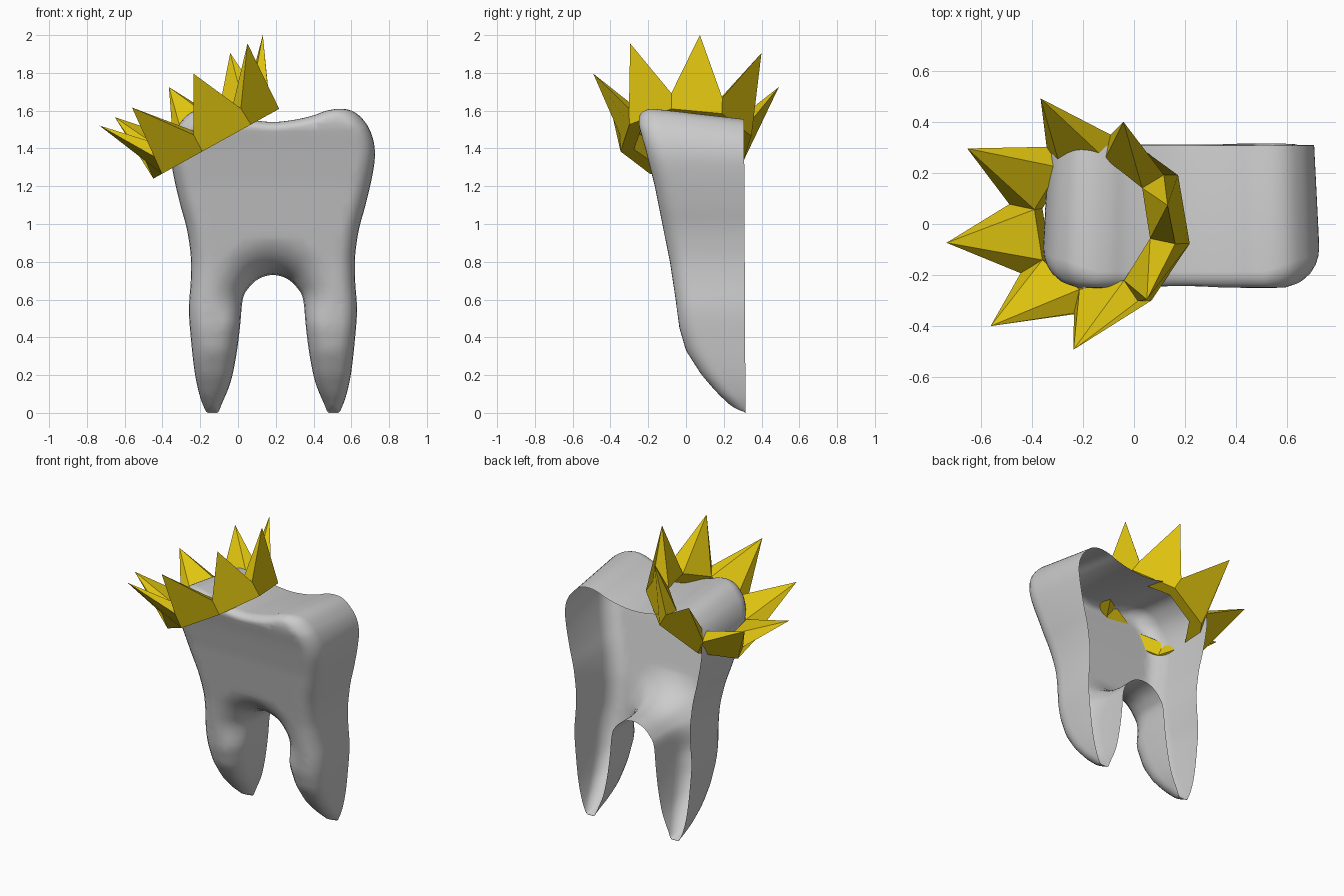
import bpy, bmesh, math
from mathutils import Vector, Matrix
from mathutils.geometry import delaunay_2d_cdt

if "Cube" in bpy.data.objects:
    bpy.data.objects.remove(bpy.data.objects["Cube"])

CX = 0.185  # symmetry line of the tooth


def clamp(t):
    return max(0.0, min(1.0, t))


def finish(bm, name):
    me = bpy.data.meshes.new(name)
    bm.to_mesh(me)
    bm.free()
    ob = bpy.data.objects.new(name, me)
    bpy.context.collection.objects.link(ob)
    return ob


# --- Tooth: half outline in the front view (x, z), mirrored and smoothed
half = [(.185, 1.54), (.30, 1.552), (.40, 1.575), (.47, 1.60), (.55, 1.61), (.62, 1.59),
        (.68, 1.53), (.715, 1.45), (.725, 1.36), (.71, 1.25), (.675, 1.10), (.64, .97),
        (.62, .83), (.62, .70), (.63, .55), (.62, .40), (.60, .22), (.575, .10), (.55, .03),
        (.53, 0), (.48, 0), (.455, .05), (.41, .16), (.38, .30), (.36, .45), (.345, .60),
        (.315, .66), (.26, .71), (.185, .73)]
ctrl = [Vector(p) for p in half]
ctrl += [Vector((2 * CX - x, z)) for x, z in half[-2:0:-1]]


def smooth_loop(pts, steps):
    out, n = [], len(pts)
    for i in range(n):
        a, b, c, d = (pts[(i + k) % n] for k in (-1, 0, 1, 2))
        for s in range(steps):
            t = s / steps
            p = (2 * b + (c - a) * t + (2 * a - 5 * b + 4 * c - d) * t * t
                 + (3 * b - a - 3 * c + d) * t ** 3) / 2
            out.append(Vector((p.x, max(p.y, 0))))
    return out


outline = smooth_loop(ctrl, 4)
N = len(outline)

# Front depth against height
PROFILE = [(0, .28), (.03, .245), (.1, .17), (.2, .083), (.33, 0), (.45, -.035), (.6, -.055),
           (.8, -.085), (1.0, -.125), (1.2, -.165), (1.4, -.215), (1.52, -.25), (1.65, -.25)]


def front_y(z):
    for (z0, y0), (z1, y1) in zip(PROFILE, PROFILE[1:]):
        if z <= z1:
            return y0 + (y1 - y0) * (z - z0) / (z1 - z0)
    return PROFILE[-1][1]


def back_y(z):
    return .307 + .008 * (1 - z / 1.6)


# Rounding: tight on the rim and outer sides, wide over the arch between the roots
def edge_radius(p):
    dx = abs(p.x - CX)
    if p.y > 1.5:
        return .05 + .04 * clamp((dx - .33) / .15)
    if p.y < .8 and dx < .3:
        return .05 + .06 * clamp(p.y / .35) + .1 * clamp((p.y - .48) / .22)
    return .05 + .04 * clamp(p.y / .35)


radii = [edge_radius(p) for p in outline]


def nearest(p):
    return min(((p - o).length / r, r) for o, r in zip(outline, radii))


# Rings inside the rounded rim, then a loose grid for the middle
points = list(outline)
for f in (.04, .13, .3, .55, .85):
    for i, p in enumerate(outline):
        t = (outline[(i + 1) % N] - outline[i - 1]).normalized()
        q = p + Vector((t.y, -t.x)) * radii[i] * f
        if nearest(q)[0] > f * .93:
            points.append(q)


def inside(p):
    hit = False
    for a, b in zip(outline, outline[1:] + outline[:1]):
        if (a.y > p.y) != (b.y > p.y) and p.x < a.x + (b.x - a.x) * (p.y - a.y) / (b.y - a.y):
            hit = not hit
    return hit


for i in range(-14, 15):
    for j in range(0, 41):
        p = Vector((CX + i * .04, j * .04 + .01))
        if nearest(p)[0] > .95 and inside(p):
            points.append(p)

edges = [(i, (i + 1) % N) for i in range(N)]
verts2d, _, tris, *_ = delaunay_2d_cdt(points, edges, [], 1, 1e-5)

bm = bmesh.new()
bv = []
for p in verts2d:
    q, r = nearest(p)
    drop = 1.3 * r * (1 - math.sqrt(max(0, 1 - (1 - min(q, 1)) ** 2)))
    bv.append(bm.verts.new((p.x, min(front_y(p.y) + drop, back_y(p.y) - .002), p.y)))
for t in tris:
    bm.faces.new([bv[i] for i in t])
bmesh.ops.delete(bm, geom=[v for v in bm.verts if not v.link_faces], context='VERTS')

# Side walls run to the open back
rim = [e for e in bm.edges if e.is_boundary]
ext = bmesh.ops.extrude_edge_only(bm, edges=rim)
for v in (g for g in ext['geom'] if isinstance(g, bmesh.types.BMVert)):
    x, z = v.co.x, v.co.z
    v.co = (CX + (x - CX) * (1 - .04 * clamp((z - .9) / .5)), back_y(z),
            z - .055 * clamp((z - 1.3) / .25))
bmesh.ops.recalc_face_normals(bm, faces=bm.faces)
if sum(f.normal.y * f.calc_area() for f in bm.faces) > 0:
    bmesh.ops.reverse_faces(bm, faces=bm.faces)
tooth = finish(bm, "tooth")
bpy.context.view_layer.objects.active = tooth
tooth.select_set(True)
bpy.ops.object.shade_smooth_by_angle(angle=math.radians(60))

# --- Crown: eight-sided band with flaring pointed spikes, tilted to the left
bm = bmesh.new()
SIDES = 8


def ring(rx, ry, h, start=-12.5):
    angs = [math.radians(start) + k * math.tau / SIDES for k in range(SIDES)]
    return [bm.verts.new((rx * math.cos(a), ry * math.sin(a), h)) for a in angs]


out_low = ring(.39, .355, 0)
out_top = ring(.38, .358, .10)
in_low = ring(.285, .282, 0)
in_top = ring(.265, .262, .10)
tips = ring(.5, .497, .384, 8.5)
for k in range(SIDES):
    n = (k + 1) % SIDES
    for f in ((out_low[k], out_low[n], out_top[n], tips[k], out_top[k]),
              (in_low[n], in_low[k], in_top[k], in_top[n]),
              (out_low[n], out_low[k], in_low[k], in_low[n]),
              (in_top[n], in_top[k], tips[k]),
              (out_top[n], in_top[n], tips[k]),
              (in_top[k], out_top[k], tips[k])):
        bm.faces.new(f)
bmesh.ops.recalc_face_normals(bm, faces=bm.faces)
bm.transform(Matrix.Translation((-.115, 0, 1.425)) @ Matrix.Rotation(math.radians(-29), 4, 'Y'))
crown = finish(bm, "crown")
gold = bpy.data.materials.new("gold")
gold.diffuse_color = (.75, .56, .005, 1)
gold.use_nodes = True
gold.node_tree.nodes["Principled BSDF"].inputs["Base Color"].default_value = gold.diffuse_color
crown.data.materials.append(gold)
